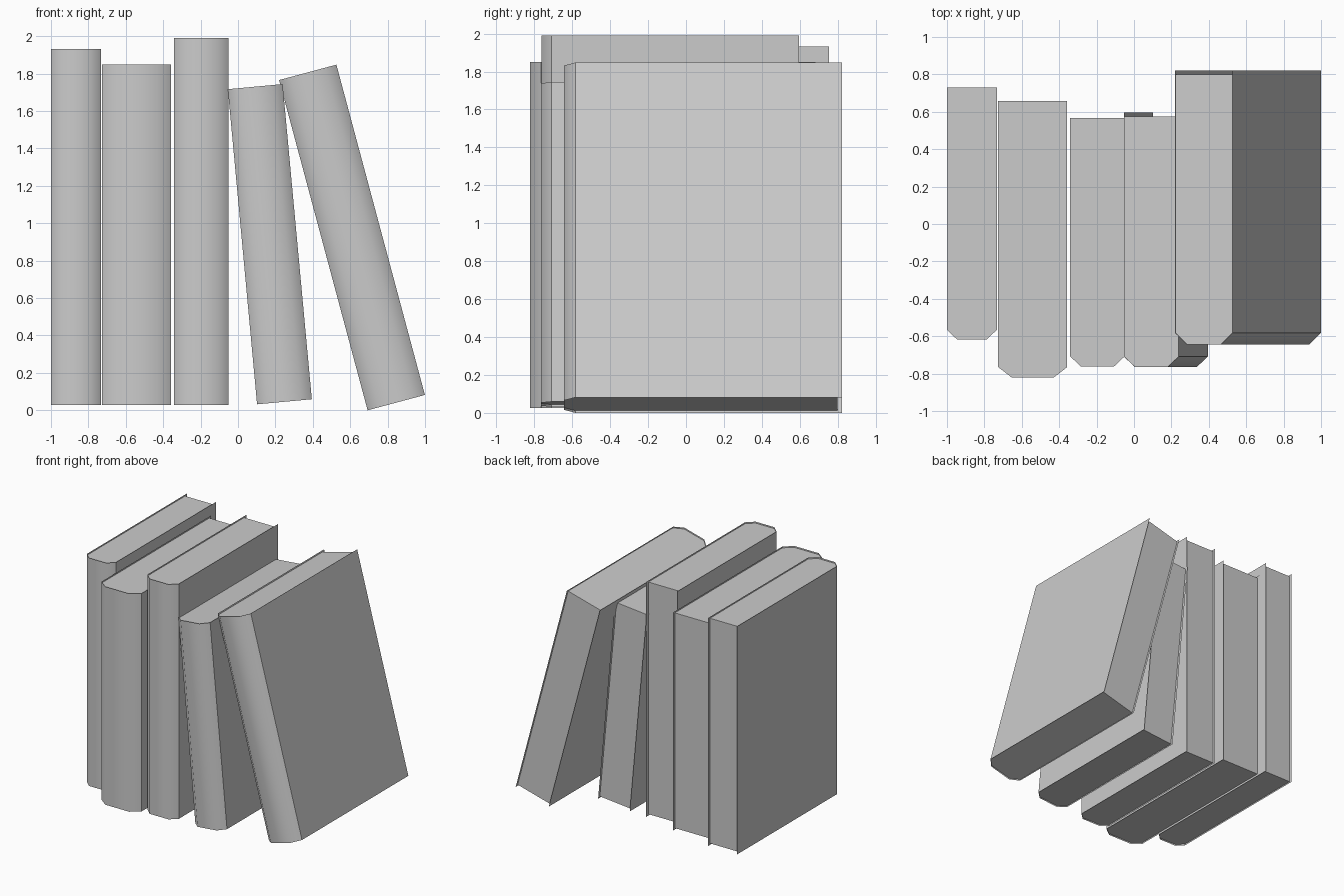
import bpy, bmesh
from math import radians
from mathutils import Matrix

if "Cube" in bpy.data.objects:
    bpy.data.objects.remove(bpy.data.objects["Cube"])

INSET = 0.012     # page tops sit slightly below the cover edge


def finish(bm, name, matrix):
    mesh = bpy.data.meshes.new(name)
    bm.to_mesh(mesh)
    bm.free()
    obj = bpy.data.objects.new(name, mesh)
    bpy.context.collection.objects.link(obj)
    obj.matrix_world = matrix


def book(name, x, z, width, height, spine, corner, page_back, cover_back, lean):
    """x, z locate the lower left edge; lean tips the top to the left."""
    matrix = Matrix.Translation((x, 0, z)) @ Matrix.Rotation(radians(-lean), 4, 'Y')
    bevel = min(0.2 * width, 0.075)
    # spine outline from left cover to right cover
    outline = [(0, corner), (bevel, spine), (width - bevel, spine), (width, corner)]

    # thin cover wrapped round the spine
    bm = bmesh.new()
    profile = [(0, cover_back)] + outline + [(width, cover_back)]
    low = [bm.verts.new((px, py, 0)) for px, py in profile]
    high = [bm.verts.new((px, py, height)) for px, py in profile]
    for i in range(len(profile) - 1):
        face = bm.faces.new((low[i], low[i + 1], high[i + 1], high[i]))
        face.smooth = 0 < i < 4
    for i in (1, 4):
        bm.edges.get((low[i], high[i])).smooth = False
    finish(bm, name + "_cover", matrix)

    # page block with spine end caps
    bm = bmesh.new()
    profile = outline + [(width, page_back), (0, page_back)]
    low = [bm.verts.new((px, py, INSET)) for px, py in profile]
    high = [bm.verts.new((px, py, height - INSET)) for px, py in profile]
    for part in ((0, 1, 2, 3), (0, 3, 4, 5)):
        bm.faces.new([high[i] for i in part])
        bm.faces.new([low[i] for i in reversed(part)])
    bm.faces.new((low[4], low[5], high[5], high[4]))
    finish(bm, name + "_pages", matrix)


# upright books
book("narrow_book", -1.0, 0.027, 0.267, 1.905, -0.617, -0.565, 0.73, 0.755, 0)
book("thick_book", -0.726, 0.027, 0.369, 1.822, -0.822, -0.765, 0.658, 0.683, 0)
book("tall_book", -0.341, 0.027, 0.291, 1.963, -0.763, -0.708, 0.568, 0.597, 0)
# leaning books
book("leaning_short_book", 0.102, 0.032, 0.294, 1.692, -0.764, -0.709, 0.575, 0.597, 5.3)
book("leaning_large_book", 0.693, 0.0, 0.317, 1.828, -0.644, -0.582, 0.80, 0.822, 15)
